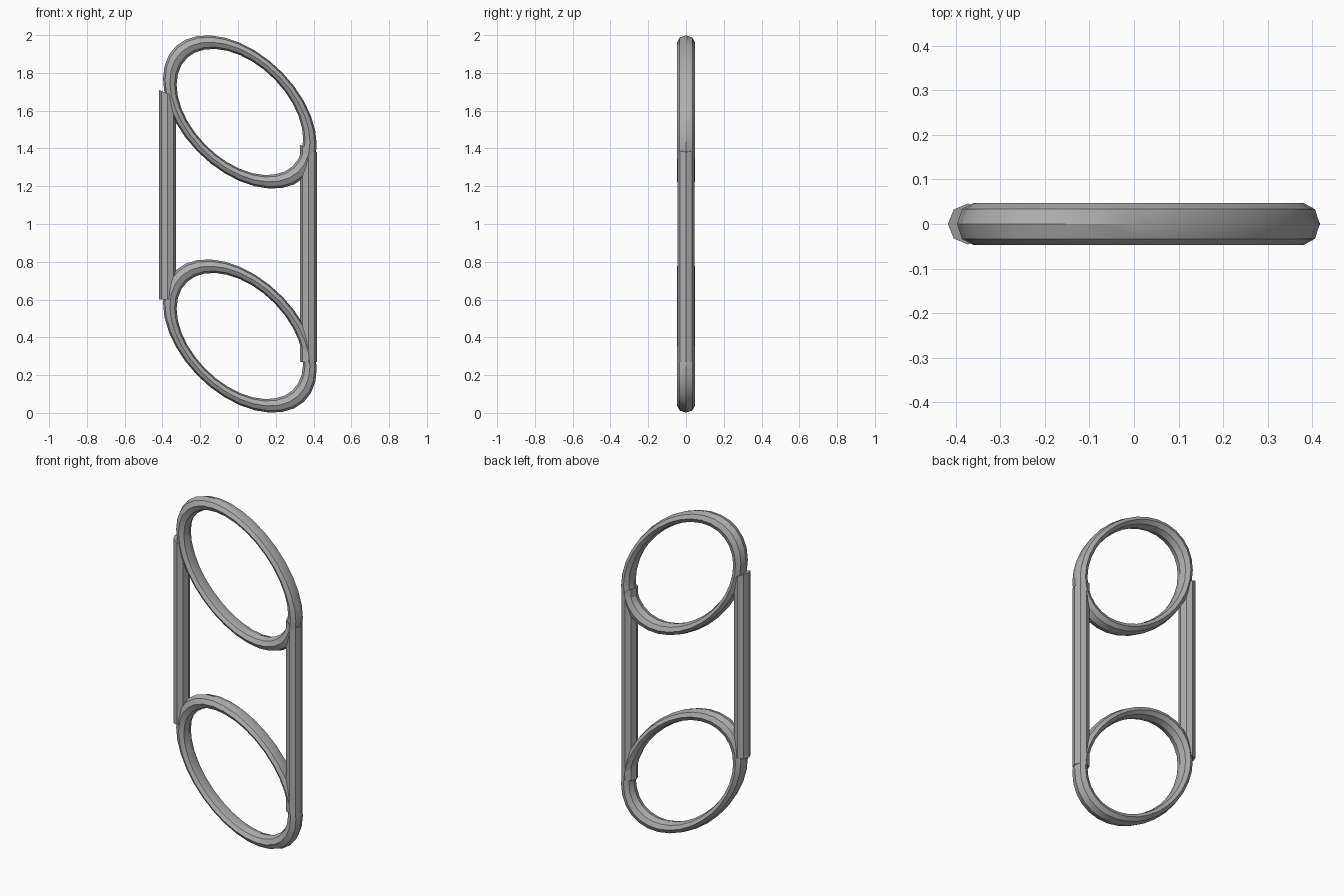
import bpy
import bmesh
from math import cos, sin, pi, radians

cube = bpy.data.objects.get("Cube")
if cube:
    bpy.data.objects.remove(cube, do_unlink=True)

# Single grey metal
metal = bpy.data.materials.new("grey metal")
metal.use_nodes = True
grey = (0.42, 0.42, 0.42, 1)
metal.diffuse_color = grey
metal.node_tree.nodes["Principled BSDF"].inputs["Base Color"].default_value = grey

SIDES, STEPS = 8, 32      # tube sides, steps around a ring
SLANT, SQUASH = 0.43, 0.9  # turns a round ring into a slanted oval


def finish(name, bm):
    bmesh.ops.recalc_face_normals(bm, faces=bm.faces)
    mesh = bpy.data.meshes.new(name)
    bm.to_mesh(mesh)
    bm.free()
    mesh.materials.append(metal)
    ob = bpy.data.objects.new(name, mesh)
    bpy.context.collection.objects.link(ob)
    bpy.ops.object.select_all(action="DESELECT")
    ob.select_set(True)
    bpy.context.view_layer.objects.active = ob
    bpy.ops.object.shade_smooth_by_angle(angle=radians(30))


def bridge(bm, a, b):
    for i in range(len(a)):
        j = (i + 1) % len(a)
        bm.faces.new((a[i], a[j], b[j], b[i]))


def oval_ring(name, z):
    """Octagonal tube bent into a slanted oval."""
    bm = bmesh.new()
    loops = []
    for s in range(STEPS):
        t = 2 * pi * s / STEPS
        loop = []
        for k in range(SIDES):
            p = 2 * pi * k / SIDES
            r = 0.371 + 0.036 * cos(p)
            loop.append(bm.verts.new((0.01 + r * cos(t), 0.047 * sin(p),
                                      z + r * (SQUASH * sin(t) - SLANT * cos(t)))))
        loops.append(loop)
    for s in range(STEPS):
        bridge(bm, loops[s], loops[(s + 1) % STEPS])
    finish(name, bm)


def side_bar(name, x, bottom, top):
    """Straight octagonal bar with a slanted upper end."""
    bm = bmesh.new()
    ends = []
    for z, slope in ((bottom, 0), (top, SLANT)):
        loop = []
        for k in range(SIDES):
            p = 2 * pi * k / SIDES
            dx = 0.045 * cos(p)
            loop.append(bm.verts.new((x + dx, 0.046 * sin(p), z - slope * dx)))
        bm.faces.new(loop)
        ends.append(loop)
    bridge(bm, *ends)
    finish(name, bm)


oval_ring("upper_ring", 1.593)
oval_ring("lower_ring", 0.407)
side_bar("left_bar", 0.373, 0.27, 1.4)
side_bar("right_bar", -0.373, 0.6, 1.69)
